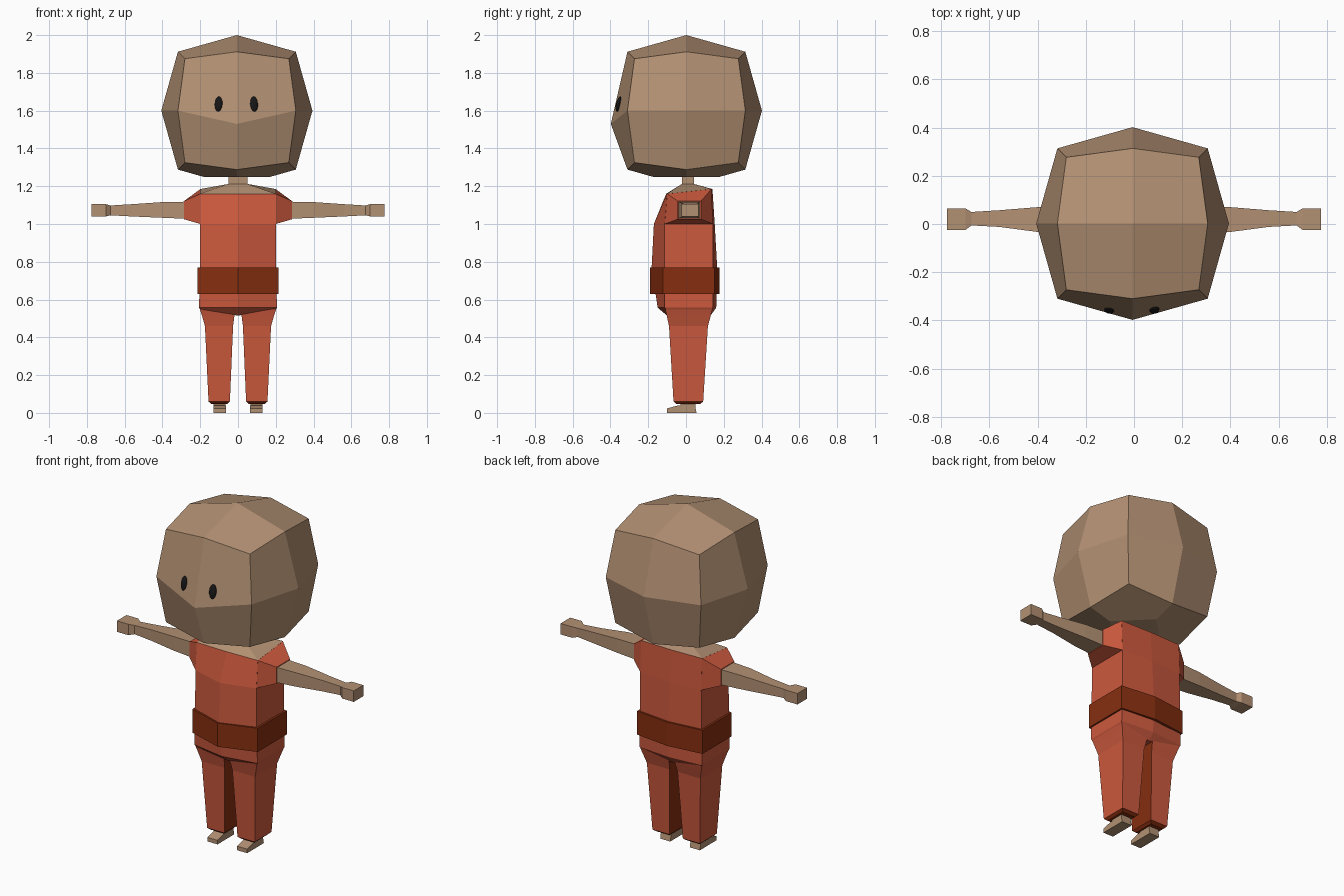
import bpy, bmesh, math
from mathutils import Vector

if "Cube" in bpy.data.objects:
    bpy.data.objects.remove(bpy.data.objects["Cube"])


def material(name, rgb):
    m = bpy.data.materials.new(name)
    m.diffuse_color = (*rgb, 1)
    m.use_nodes = True
    m.node_tree.nodes["Principled BSDF"].inputs["Base Color"].default_value = m.diffuse_color
    return m


SKIN = material("tan skin", (0.45, 0.282, 0.172))
RED = material("brick red cloth", (0.60, 0.10, 0.047))
BROWN = material("dark brown cloth", (0.24, 0.028, 0.005))
BLACK = material("black", (0.008, 0.008, 0.008))


def finish(name, bm, mats, mirror=False):
    bmesh.ops.recalc_face_normals(bm, faces=bm.faces)
    me = bpy.data.meshes.new(name)
    bm.to_mesh(me)
    bm.free()
    for m in mats:
        me.materials.append(m)
    ob = bpy.data.objects.new(name, me)
    bpy.context.collection.objects.link(ob)
    if mirror:
        ob.modifiers.new("mirror", 'MIRROR').use_mirror_merge = False
    return ob


def loft(name, rings, mats, mirror=False, rule=None):
    """Skin a list of equal-length point rings and cap both ends."""
    bm = bmesh.new()
    loops = [[bm.verts.new(p) for p in r] for r in rings]
    n = len(loops[0])
    for a, b in zip(loops, loops[1:]):
        for i in range(n):
            j = (i + 1) % n
            bm.faces.new((a[i], a[j], b[j], b[i]))
    bm.faces.new(loops[0])
    bm.faces.new(loops[-1])
    bmesh.ops.recalc_face_normals(bm, faces=bm.faces)
    if rule:
        for f in bm.faces:
            f.material_index = rule(f)
    return finish(name, bm, mats, mirror)


def hexring(w, zs, ys):
    """Six-sided body section; zs = front middle, front, back, back middle."""
    (z0, z1, z2, z3), (y0, y1, y2, y3) = zs, ys
    return [(0, y0, z0), (w, y1, z1), (w, y2, z2),
            (0, y3, z3), (-w, y2, z2), (-w, y1, z1)]


def flat(z):
    return (z, z, z, z)


# Head: rounded subdivided cube, nose point lowered, flattened underside
bm = bmesh.new()
bmesh.ops.create_cube(bm, size=2)
bmesh.ops.subdivide_edges(bm, edges=bm.edges[:], cuts=1, use_grid_fill=True)
radius = {1: 0.40, 2: 0.312, 3: 0.275}
for v in bm.verts:
    s = [round(c) for c in v.co]
    v.co = Vector(s) * radius[sum(map(abs, s))]
    if s == [0, -1, 0]:
        v.co.z = -0.07
    v.co += Vector((-0.006, 0.002, 1.6))
cut = bmesh.ops.bisect_plane(bm, geom=bm.verts[:] + bm.edges[:] + bm.faces[:],
                             plane_co=(0, 0, 1.25), plane_no=(0, 0, -1),
                             clear_outer=True)
bmesh.ops.holes_fill(bm, edges=[e for e in bm.edges if e.is_boundary], sides=0)
finish("head", bm, [SKIN])

# Eyes: small ovals lying on the slanted face
for side, x in (("left", -0.103), ("right", 0.085)):
    bm = bmesh.new()
    bmesh.ops.create_uvsphere(bm, u_segments=12, v_segments=8, radius=1)
    eye = finish("eye_" + side, bm, [BLACK])
    eye.scale = (0.021, 0.013, 0.041)
    eye.rotation_euler = (-0.23, 0, math.copysign(0.23, x))
    eye.location = (x, -0.357, 1.635)

# Torso, collar and belt
collar = hexring(0.2, (1.16, 1.16, 1.185, 1.185), (-0.105, -0.10, 0.135, 0.14))
loft("torso", [
    hexring(0.2, (0.515, 0.545, 0.545, 0.515), (-0.10, -0.105, 0.135, 0.13)),
    hexring(0.206, flat(0.557), (-0.15, -0.113, 0.143, 0.16)),
    hexring(0.202, flat(0.77), (-0.182, -0.113, 0.143, 0.165)),
    hexring(0.2, flat(1.0), (-0.17, -0.113, 0.143, 0.152)),
    collar], [RED])
neck = (-0.022, -0.022, 0.042, 0.042)
loft("neck_and_collar", [collar, hexring(0.05, flat(1.212), neck),
                         hexring(0.05, flat(1.26), neck)], [SKIN])
loft("belt", [hexring(0.214, flat(z), (-0.19, -0.122, 0.152, 0.177))
              for z in (0.63, 0.77)], [BROWN])


def box_x(x, y0, y1, z0, z1):
    return [(x, y0, z0), (x, y1, z0), (x, y1, z1), (x, y0, z1)]


# Sleeves flare from the torso side down to the arm
loft("sleeves", [[(0.199, -0.113, 1.0), (0.199, 0.143, 1.0),
                  (0.199, 0.135, 1.185), (0.199, -0.10, 1.16)],
                 box_x(0.285, -0.045, 0.08, 1.025, 1.122)], [RED], True)

# Arms with block hands
loft("arms", [box_x(0.28, -0.04, 0.075, 1.028, 1.118),
              box_x(0.40, -0.033, 0.07, 1.033, 1.116),
              box_x(0.56, -0.012, 0.057, 1.04, 1.105),
              box_x(0.675, -0.006, 0.05, 1.046, 1.098),
              box_x(0.70, -0.025, 0.065, 1.04, 1.105),
              box_x(0.776, -0.025, 0.065, 1.04, 1.105)], [SKIN], True)


def box_z(z, x0, x1, y0, y1):
    return [(x0, y0, z), (x1, y0, z), (x1, y1, z), (x0, y1, z)]


# Trouser legs, brown on the inside and at the cuff underside
loft("trouser_legs", [box_z(0.55, 0.005, 0.202, -0.11, 0.14),
                      box_z(0.515, 0.019, 0.191, -0.102, 0.131),
                      box_z(0.46, 0.026, 0.175, -0.09, 0.116),
                      box_z(0.06, 0.043, 0.156, -0.066, 0.091),
                      box_z(0.047, 0.056, 0.142, -0.05, 0.074)],
     [RED, BROWN], True,
     lambda f: int(f.normal.x < -0.8 or f.normal.z < -0.5))

# Ankles and wedge feet
loft("ankles", [box_z(z, 0.066, 0.13, -0.03, 0.05) for z in (0.03, 0.055)],
     [SKIN], True)
side = [(-0.10, 0), (0.056, 0), (0.048, 0.04), (-0.04, 0.04), (-0.10, 0.024)]
loft("feet", [[(x, y, z) for y, z in side] for x in (0.064, 0.13)], [SKIN], True)
